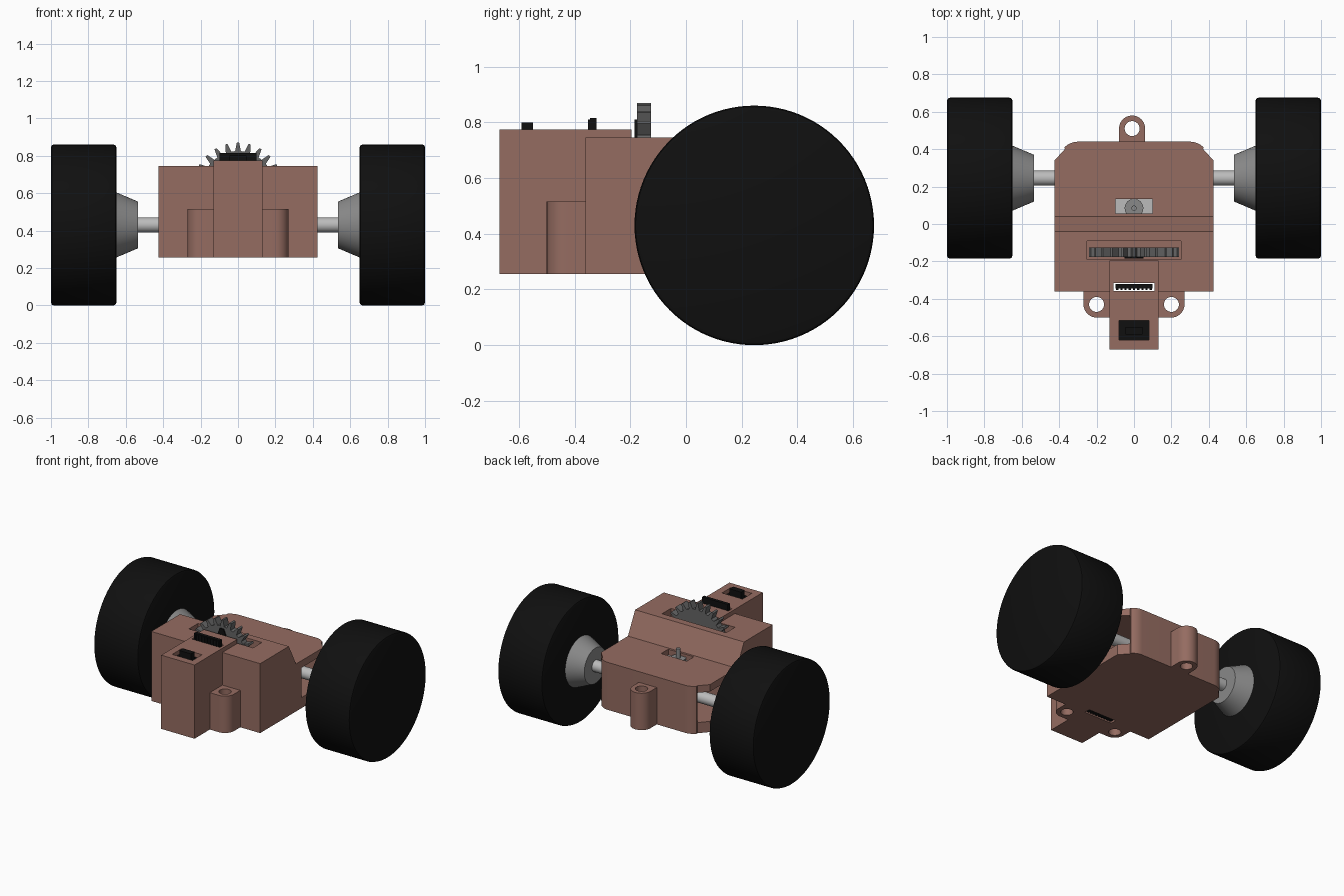
import bpy, bmesh, math
from math import sin, cos, pi
from mathutils import Vector

old = bpy.data.objects.get("Cube")
if old:
    bpy.data.objects.remove(old, do_unlink=True)


def material(name, r, g, b, rough=0.6):
    m = bpy.data.materials.new(name)
    m.diffuse_color = (r, g, b, 1)
    m.use_nodes = True
    node = m.node_tree.nodes["Principled BSDF"]
    node.inputs["Base Color"].default_value = (r, g, b, 1)
    node.inputs["Roughness"].default_value = rough
    return m


brown = material("dusty brown", 0.30, 0.15, 0.12)
black = material("rubber black", 0.005, 0.005, 0.005)
dark = material("gear grey", 0.13, 0.13, 0.13)
grey = material("hub grey", 0.25, 0.25, 0.25)
light = material("axle light grey", 0.50, 0.50, 0.50)


def finish(name, bm, mat, smooth=True):
    bmesh.ops.recalc_face_normals(bm, faces=bm.faces)
    me = bpy.data.meshes.new(name)
    bm.to_mesh(me)
    bm.free()
    ob = bpy.data.objects.new(name, me)
    bpy.context.collection.objects.link(ob)
    if mat:
        me.materials.append(mat)
    if smooth:
        shade(ob)
    return ob


def activate(ob):
    bpy.ops.object.select_all(action='DESELECT')
    ob.select_set(True)
    bpy.context.view_layer.objects.active = ob


def shade(ob):
    activate(ob)
    bpy.ops.object.shade_smooth_by_angle(angle=math.radians(30))


# Extrude a 2D outline along one axis
def prism(name, pts, axis, lo, hi, mat=None):
    place = {'x': lambda p, t: (t, p[0], p[1]),
             'y': lambda p, t: (p[0], t, p[1]),
             'z': lambda p, t: (p[0], p[1], t)}[axis]
    bm = bmesh.new()
    face = bm.faces.new([bm.verts.new(place(p, lo)) for p in pts])
    ext = bmesh.ops.extrude_face_region(bm, geom=[face])
    verts = [v for v in ext["geom"] if isinstance(v, bmesh.types.BMVert)]
    move = Vector(place((0, 0), hi - lo))
    bmesh.ops.translate(bm, verts=verts, vec=move)
    return finish(name, bm, mat)


def box(name, x0, x1, y0, y1, z0, z1, mat=None):
    return prism(name, [(x0, y0), (x1, y0), (x1, y1), (x0, y1)], 'z', z0, z1, mat)


def arc(cx, cy, r, a0, a1, n):
    return [(cx + r * cos(a0 + (a1 - a0) * i / n), cy + r * sin(a0 + (a1 - a0) * i / n))
            for i in range(n + 1)]


def circle(cx, cy, r, n=32):
    return arc(cx, cy, r, 0, 2 * pi, n)[:-1]


# Lathe a (position, radius) profile around the axle line
AXLE_Y, AXLE_Z = 0.245, 0.43


def lathe(name, profile, mat, n=64):
    bm = bmesh.new()
    rings = [[bm.verts.new((x, AXLE_Y + r * cos(2 * pi * i / n), AXLE_Z + r * sin(2 * pi * i / n)))
              for i in range(n)] for x, r in profile]
    for a, b in zip(rings, rings[1:]):
        for i in range(n):
            j = (i + 1) % n
            bm.faces.new((a[i], a[j], b[j], b[i]))
    bm.faces.new(rings[0])
    bm.faces.new(rings[-1])
    return finish(name, bm, mat)


def cut(ob, *cutters):
    for c in cutters:
        c.hide_render = True
        mod = ob.modifiers.new("cut", 'BOOLEAN')
        mod.operation = 'DIFFERENCE'
        mod.solver = 'EXACT'
        mod.object = c
        activate(ob)
        bpy.ops.object.modifier_apply(modifier=mod.name)
        bpy.data.objects.remove(c, do_unlink=True)
    shade(ob)


BASE = 0.255

# Housing: plan outline with clipped rear corners, lowered rear deck
half = [(0.425, -0.36), (0.425, 0.34), (0.37, 0.40)] + arc(0.30, 0.34, 0.10, pi / 4, pi / 2, 6)
outline = half + [(-x, y) for x, y in reversed(half)]
housing = prism("housing", outline, 'z', BASE, 0.745, brown)
deck_step = [(-0.04, 0.745), (0.04, 0.59), (0.6, 0.59), (0.6, 0.9), (-0.04, 0.9)]


def connector_slot():
    return box("connector_slot", -0.11, 0.11, -0.358, -0.315, 0.1, 1)


cut(housing,
    prism("deck_cutter", deck_step, 'x', -0.6, 0.6),
    box("axle_cutter", -0.6, 0.6, 0.10, 0.40, 0.33, 0.54),
    box("gear_cutter", -0.25, 0.25, -0.19, -0.09, 0.36, 1),
    box("window_cutter", -0.10, 0.10, 0.055, 0.135, 0.40, 1),
    connector_slot())

# Front tower with switch pocket and connector slot
tower = box("front_tower", -0.13, 0.13, -0.67, -0.195, BASE, 0.775, brown)
cut(tower, connector_slot(), box("switch_cutter", -0.08, 0.08, -0.62, -0.515, 0.735, 1))
box("switch_base", -0.08, 0.08, -0.62, -0.515, 0.73, 0.745, black)
box("switch_knob", -0.045, 0.045, -0.59, -0.55, 0.74, 0.80, black)

# Connector strip with ridges
box("connector_strip", -0.10, 0.10, -0.345, -0.322, BASE + 0.005, 0.815, black)
for i in range(9):
    x = -0.09 + i * 0.0225
    box("connector_ridge", x - 0.006, x + 0.006, -0.352, -0.344, BASE + 0.005, 0.81, black)

# Mounting lugs with through holes
for side in (-1, 1):
    pts = [(0.12, -0.35), (0.12, -0.50)] + arc(0.20, -0.43, 0.07, -pi / 2, 0, 10) + [(0.27, -0.35)]
    lug = prism("front_lug", [(side * x, y) for x, y in pts], 'z', BASE, 0.515, brown)
    cut(lug, prism("lug_hole", circle(side * 0.20, -0.43, 0.04), 'z', 0, 1))
pts = [(0.06, 0.43)] + arc(-0.01, 0.51, 0.07, 0, pi, 20) + [(-0.08, 0.43)]
rear_lug = prism("rear_lug", pts, 'z', BASE, 0.515, brown)
cut(rear_lug, prism("lug_hole", circle(-0.01, 0.51, 0.04), 'z', 0, 1))

# Toothed gear standing in its slot, with a black pointer on the front
TEETH, GEAR_Z = 24, 0.63
rim = []
for i in range(TEETH):
    for step, r in ((-0.3, 0.195), (-0.1, 0.24), (0.1, 0.24), (0.3, 0.195)):
        a = pi / 2 + (i + step) * 2 * pi / TEETH
        rim.append((r * cos(a), GEAR_Z + r * sin(a)))
prism("gear", rim, 'y', -0.176, -0.125, dark)
prism("gear_pointer", [(-0.05, 0.62), (0.05, 0.62), (0.05, 0.72), (0.015, 0.81),
                       (-0.015, 0.81), (-0.05, 0.72)], 'y', -0.184, -0.176, black)

# Motor block and spindle under the rear window
box("motor_block", -0.10, 0.10, 0.055, 0.135, 0.34, 0.55, light)
prism("spindle_disc", circle(0, 0.085, 0.05), 'z', 0.54, 0.57, grey)
prism("spindle_pin", circle(0, 0.085, 0.014, 16), 'z', 0.55, 0.635, grey)

# Axle, hubs and wheels
lathe("axle", [(-0.66, 0.04), (0.66, 0.04)], light, 32)
for s in (-1, 1):
    lathe("hub_cone", [(s * 0.535, 0.125), (s * 0.66, 0.178)], grey)
    lathe("wheel", [(s * 0.65, 0.415), (s * 0.655, 0.426), (s * 0.665, 0.43),
                    (s * 0.985, 0.43), (s * 0.995, 0.426), (s, 0.415)], black, 96)
